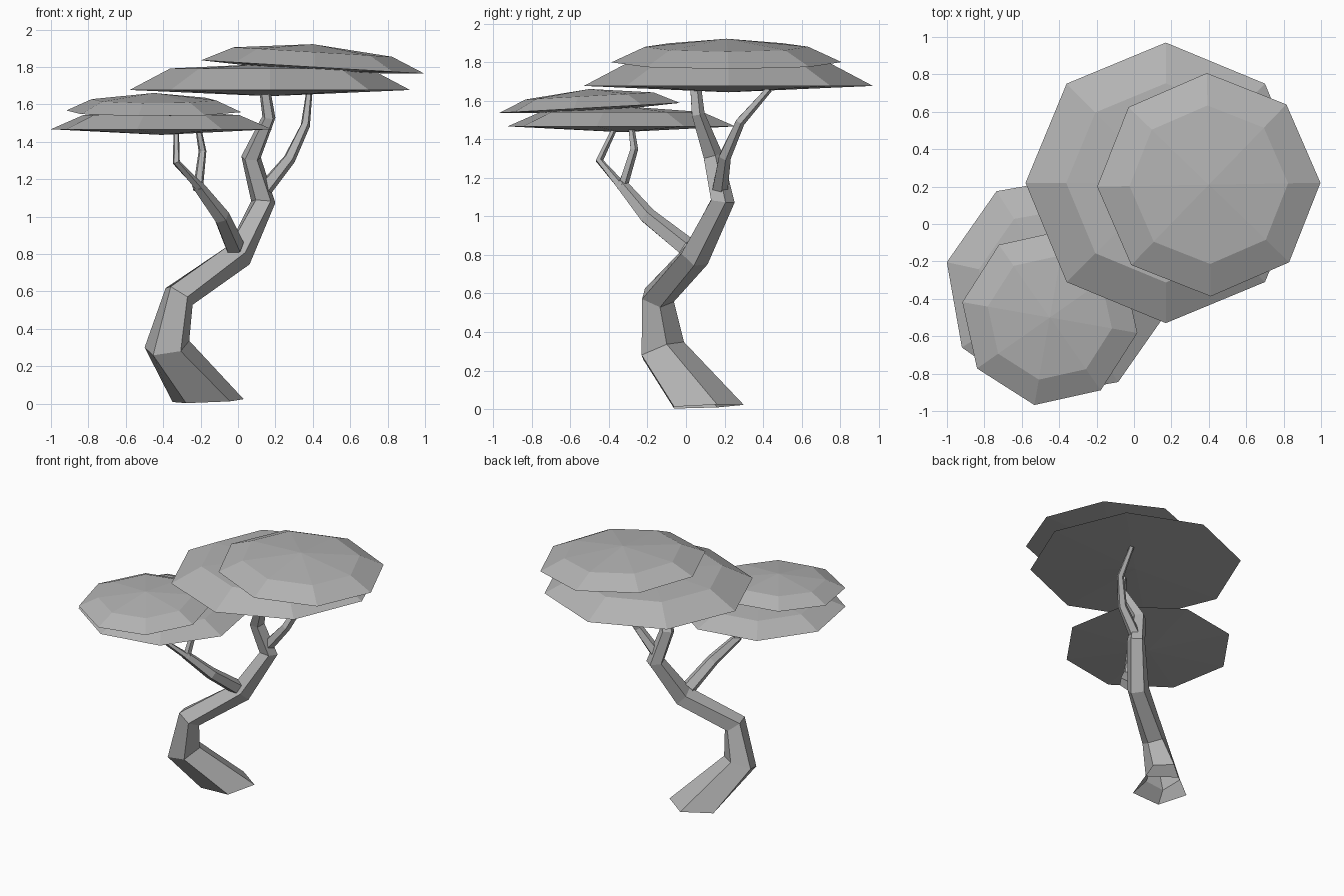
import bpy, bmesh, math
from mathutils import Vector

if "Cube" in bpy.data.objects:
    bpy.data.objects.remove(bpy.data.objects["Cube"])

grey = bpy.data.materials.new("dark_grey")
grey.diffuse_color = (0.45, 0.45, 0.45, 1)
grey.use_nodes = True
grey.node_tree.nodes["Principled BSDF"].inputs["Base Color"].default_value = grey.diffuse_color


def finish(bm, name):
    me = bpy.data.meshes.new(name)
    bm.to_mesh(me)
    bm.free()
    me.materials.append(grey)
    ob = bpy.data.objects.new(name, me)
    bpy.context.collection.objects.link(ob)
    return ob


def bridge(bm, a, b):
    n = len(a)
    for i in range(n):
        bm.faces.new((a[i], a[(i + 1) % n], b[(i + 1) % n], b[i]))


def limb(name, path, start_dir=None, sides=5):
    """Open tapered faceted tube through (x, y, z, radius) points, mitred at bends."""
    bm = bmesh.new()
    pts = [Vector(p[:3]) for p in path]
    dirs = [(b - a).normalized() for a, b in zip(pts, pts[1:])]
    rings = []
    for i, p in enumerate(pts):
        n = (dirs[max(i - 1, 0)] + dirs[min(i, len(dirs) - 1)]).normalized()
        if i == 0 and start_dir:
            n = Vector(start_dir).normalized()
        u = Vector((1, 0, 0))
        u = (u - n * u.dot(n)).normalized()
        v = n.cross(u)
        ring = []
        for k in range(sides):
            a = math.pi / 2 + 2 * math.pi * k / sides
            ring.append(bm.verts.new(p + path[i][3] * (u * math.cos(a) + v * math.sin(a))))
        rings.append(ring)
    for a, b in zip(rings, rings[1:]):
        bridge(bm, a, b)
    return finish(bm, name)


def canopy(name, center, r, shoulder, top, bottom, turn=0, slope=(0, 0), sides=8):
    """Flat octagonal leaf pad: rim, raised shoulder ring, shallow tips above and below."""
    bm = bmesh.new()
    cx, cy, cz = center

    def vert(rad, ang, h):
        x, y = rad * math.cos(ang), rad * math.sin(ang)
        return bm.verts.new((cx + x, cy + y, cz + h + slope[0] * x + slope[1] * y))

    angs = [math.radians(turn) + 2 * math.pi * k / sides for k in range(sides)]
    rim = [vert(r, a, 0) for a in angs]
    mid = [vert(r * 0.71, a, shoulder) for a in angs]
    bridge(bm, rim, mid)
    for ring, tip in ((mid, vert(0, 0, top)), (rim[::-1], vert(0, 0, -bottom))):
        for i in range(sides):
            bm.faces.new((ring[i], ring[(i + 1) % sides], tip))
    return finish(bm, name)


# Winding trunk, running on into the main upper branch
limb("trunk", [
    (-0.16, 0.10, 0.014, 0.20), (-0.38, -0.13, 0.305, 0.127),
    (-0.315, -0.15, 0.58, 0.09), (0.0, 0.045, 0.795, 0.08),
    (0.135, 0.185, 1.08, 0.068), (0.07, 0.135, 1.315, 0.055),
    (0.165, 0.06, 1.53, 0.037), (0.14, 0.045, 1.70, 0.03)],
    start_dir=(-0.04, -0.04, 1))

# Upper right side branch
limb("right_branch", [
    (0.12, 0.17, 1.12, 0.045), (0.275, 0.20, 1.31, 0.034),
    (0.36, 0.28, 1.49, 0.026), (0.38, 0.43, 1.66, 0.018)])

# Lower left branch and its fork
limb("left_branch", [
    (-0.02, 0.0, 0.84, 0.055), (-0.09, -0.20, 1.00, 0.046),
    (-0.22, -0.34, 1.17, 0.032)])
limb("left_twig_outer", [
    (-0.20, -0.33, 1.15, 0.026), (-0.33, -0.45, 1.29, 0.021),
    (-0.33, -0.37, 1.46, 0.015)])
limb("left_twig_inner", [
    (-0.215, -0.335, 1.14, 0.028), (-0.19, -0.27, 1.35, 0.022),
    (-0.21, -0.285, 1.46, 0.017)])

# Layered leaf pads
canopy("right_canopy_lower", (0.17, 0.22, 1.677), 0.75, 0.115, 0.14, 0.033)
canopy("right_canopy_upper", (0.40, 0.21, 1.80), 0.597, 0.08, 0.122, 0.03,
       turn=1, slope=(-0.06, 0))
canopy("left_canopy_lower", (-0.41, -0.335, 1.467), 0.605, 0.075, 0.105, 0.03, turn=-12.5)
canopy("left_canopy_upper", (-0.45, -0.50, 1.563), 0.475, 0.062, 0.098, 0.025,
       turn=-10, slope=(0, 0.055))
